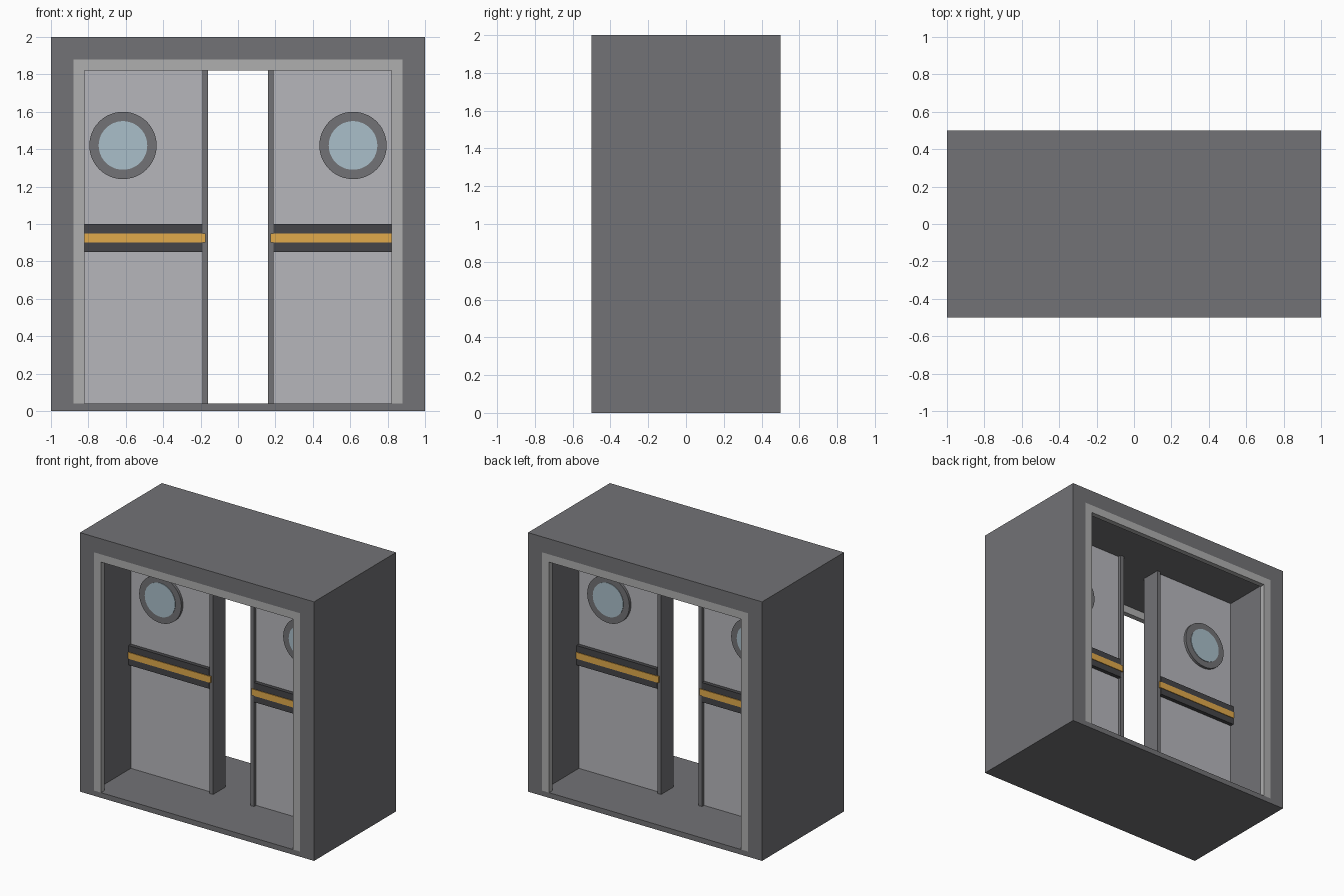
import bpy, bmesh, math

if "Cube" in bpy.data.objects:
    bpy.data.objects.remove(bpy.data.objects["Cube"])


def material(name, rgb):
    m = bpy.data.materials.new(name)
    m.diffuse_color = (*rgb, 1)
    m.use_nodes = True
    m.node_tree.nodes["Principled BSDF"].inputs["Base Color"].default_value = m.diffuse_color
    return m


FRAME = material("frame_grey", (0.17, 0.17, 0.18))
PANEL = material("panel_grey", (0.47, 0.47, 0.50))
TRIM = material("trim_grey", (0.43, 0.43, 0.43))
DARK = material("dark_grey", (0.06, 0.06, 0.065))
ORANGE = material("orange", (0.75, 0.40, 0.07))
GLASS = material("pale_blue", (0.40, 0.52, 0.59))


def finish(name, bm, mat):
    bmesh.ops.recalc_face_normals(bm, faces=bm.faces)
    me = bpy.data.meshes.new(name)
    bm.to_mesh(me)
    bm.free()
    me.materials.append(mat)
    ob = bpy.data.objects.new(name, me)
    bpy.context.collection.objects.link(ob)
    return ob


def box(name, x0, x1, y0, y1, z0, z1, mat):
    bm = bmesh.new()
    bmesh.ops.create_cube(bm, size=1)
    for v in bm.verts:
        v.co = (x0 if v.co.x < 0 else x1,
                y0 if v.co.y < 0 else y1,
                z0 if v.co.z < 0 else z1)
    return finish(name, bm, mat)


def prism(name, outer, inner, y0, y1, mat, closed):
    """Extrude the strip between two matching x-z outlines along y."""
    bm = bmesh.new()
    a = [bm.verts.new((x, y0, z)) for x, z in outer]
    b = [bm.verts.new((x, y0, z)) for x, z in inner]
    n = len(a)
    faces = [bm.faces.new((a[i], a[(i + 1) % n], b[(i + 1) % n], b[i]))
             for i in range(n if closed else n - 1)]
    geo = bmesh.ops.extrude_face_region(bm, geom=faces, use_keep_orig=True)["geom"]
    for v in geo:
        if isinstance(v, bmesh.types.BMVert):
            v.co.y = y1
    return finish(name, bm, mat)


def circle(cx, cz, r, n=48):
    return [(cx + r * math.cos(2 * math.pi * i / n),
             cz + r * math.sin(2 * math.pi * i / n)) for i in range(n)]


def smooth(ob):
    bpy.ops.object.select_all(action='DESELECT')
    ob.select_set(True)
    bpy.context.view_layer.objects.active = ob
    bpy.ops.object.shade_smooth_by_angle(angle=math.radians(30))


# Deep outer frame, open front to back
prism("door_frame", [(-1, 0), (1, 0), (1, 2), (-1, 2)],
      [(-.88, .04), (.88, .04), (.88, 1.88), (-.88, 1.88)], -.5, .5, FRAME, True)

# Light trim lining the front and back openings
for side, y0, y1 in (("front", -.5, -.46), ("back", .46, .5)):
    prism(side + "_trim", [(-.88, .04), (-.88, 1.88), (.88, 1.88), (.88, .04)],
          [(-.82, .04), (-.82, 1.82), (.82, 1.82), (.82, .04)], y0, y1, TRIM, False)

# Two half-open sliding doors
for side, s in (("left", -1), ("right", 1)):
    def part(name, x0, x1, y, z0, z1, mat):
        lo, hi = sorted((s * x0, s * x1))
        box(f"{side}_{name}", lo, hi, -y, y, z0, z1, mat)

    part("door_panel", .19, .88, .05, .04, 1.88, PANEL)
    part("door_edge", .16, .19, .075, .04, 1.88, FRAME)
    part("dark_band", .19, .88, .08, .85, 1.0, DARK)
    part("orange_stripe", .175, .88, .085, .90, .95, ORANGE)

    # Porthole ring and glass, showing on both faces
    cx, cz = s * .615, 1.42
    smooth(prism(side + "_porthole_ring", circle(cx, cz, .18), circle(cx, cz, .13),
                 -.07, .07, FRAME, True))
    bm = bmesh.new()
    bmesh.ops.create_cone(bm, cap_ends=True, segments=48, radius1=.13, radius2=.13, depth=.148)
    for v in bm.verts:
        v.co = (v.co.x + cx, v.co.z, v.co.y + cz)
    smooth(finish(side + "_porthole_glass", bm, GLASS))
